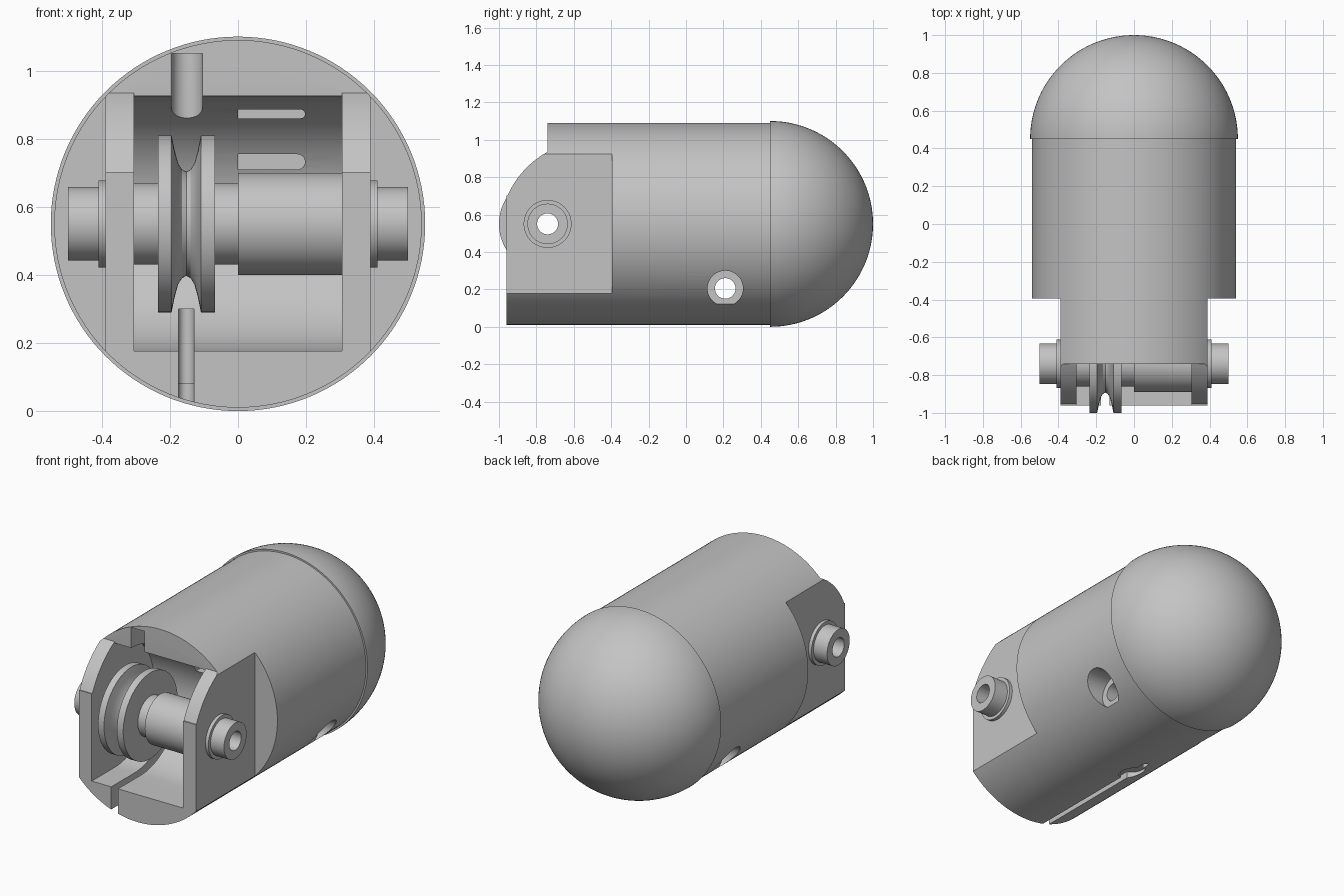
import bpy, bmesh
from math import sin, cos, pi, radians

cube = bpy.data.objects.get("Cube")
if cube:
    bpy.data.objects.remove(cube, do_unlink=True)

grey = bpy.data.materials.new("plain grey")
grey.use_nodes = True
COLOR = (0.55, 0.55, 0.55, 1)
grey.diffuse_color = COLOR
grey.node_tree.nodes["Principled BSDF"].inputs["Base Color"].default_value = COLOR

MID = 0.55      # height of the main axis
AXLE_Y = -0.74  # position of the pulley axle


def finish(name, bm):
    bmesh.ops.remove_doubles(bm, verts=bm.verts, dist=1e-5)
    bmesh.ops.recalc_face_normals(bm, faces=bm.faces)
    mesh = bpy.data.meshes.new(name)
    bm.to_mesh(mesh)
    bm.free()
    mesh.materials.append(grey)
    ob = bpy.data.objects.new(name, mesh)
    bpy.context.collection.objects.link(ob)
    return ob


def smooth(ob):
    bpy.ops.object.select_all(action='DESELECT')
    ob.select_set(True)
    bpy.context.view_layer.objects.active = ob
    bpy.ops.object.shade_smooth_by_angle(angle=radians(30))


def arc(cu, cv, r, start, end, n=32):
    angles = [radians(start + (end - start) * i / n) for i in range(n + 1)]
    return [(cu + r * cos(a), cv + r * sin(a)) for a in angles]


def prism(name, pts, axis, lo, hi):
    """Extrude a flat outline along one axis."""
    place = {'x': lambda u, v, w: (w, u, v),
             'y': lambda u, v, w: (u, w, v),
             'z': lambda u, v, w: (u, v, w)}[axis]
    bm = bmesh.new()
    a = [bm.verts.new(place(u, v, lo)) for u, v in pts]
    b = [bm.verts.new(place(u, v, hi)) for u, v in pts]
    bm.faces.new(a)
    bm.faces.new(b[::-1])
    for i in range(len(pts)):
        j = (i + 1) % len(pts)
        bm.faces.new((a[i], a[j], b[j], b[i]))
    return finish(name, bm)


def disc(name, u, v, r, axis, lo, hi, n=48):
    return prism(name, arc(u, v, r, 0, 360, n)[:-1], axis, lo, hi)


def box(u0, v0, u1, v1):
    return [(u0, v0), (u1, v0), (u1, v1), (u0, v1)]


def lathe(name, profile, place, closed=True, n=96):
    """Turn a profile of (along, radius) points around an axis."""
    bm = bmesh.new()
    rings = [[bm.verts.new(place(t, r * cos(2 * pi * k / n), r * sin(2 * pi * k / n)))
              for k in range(n)] for t, r in profile]
    for i in range(len(rings) - (0 if closed else 1)):
        p, q = rings[i], rings[(i + 1) % len(rings)]
        for k in range(n):
            m = (k + 1) % n
            bm.faces.new((p[k], p[m], q[m], q[k]))
    if not closed:
        bm.faces.new(rings[0])
    ob = finish(name, bm)
    smooth(ob)
    return ob


def on_axle(t, a, b):
    return (t, AXLE_Y + a, MID + b)


# Main housing, carved by a list of cutters
body = disc("housing", 0, MID, 0.54, 'y', -0.96, 0.45, 128)
cutters = []

# rounded front of the fork arms, and the set-back roof
nose = [(-1.2, 1.3), (AXLE_Y, 1.3)] + arc(-0.5, 0.5, 0.497, 119, 156, 16) + [(-1.2, 0.7)]
cutters.append(prism("nose_cut", nose, 'x', -0.7, 0.7))

# side flats, axle holes and the stepped cross hole
for s in (-1, 1):
    lo, hi = sorted((s * 0.39, s * 0.7))
    cutters.append(prism("flat_cut", box(-1.2, -0.1, -0.395, 1.2), 'x', lo, hi))
    lo, hi = sorted((s * 0.33, s * 0.7))
    cutters.append(disc("counterbore_cut", 0.21, 0.205, 0.095, 'x', lo, hi))
cutters.append(disc("cross_hole_cut", 0.21, 0.205, 0.055, 'x', -0.7, 0.7))
cutters.append(disc("axle_cut", AXLE_Y, MID, 0.09, 'x', -0.6, 0.6))

# pulley chamber with a round back wall
chamber = [(-1.2, 0.177)] + arc(AXLE_Y, MID, 0.375, -90, 90, 48) + [(-0.745, 1.0), (-1.2, 1.0)]
cutters.append(prism("chamber_cut", chamber, 'x', -0.305, 0.305))

# cable groove in the roof
groove = [(-0.195, -1.0), (-0.105, -1.0)] + arc(-0.15, -0.575, 0.045, 0, 180, 16)
cutters.append(prism("groove_cut", groove, 'z', 0.7, 1.05))

# slit in the floor, its shallow extension and the round pocket
for end, top in ((-0.36, 0.3), (-0.09, 0.08)):
    slit = [(-0.175, -1.2), (-0.13, -1.2)] + arc(-0.1525, end, 0.0225, 0, 180, 12)
    cutters.append(prism("slit_cut", slit, 'z', -0.1, top))
cutters.append(disc("pocket_cut", -0.1525, -0.2, 0.075, 'z', -0.1, 0.08))

# two slots in the back wall of the chamber
for z, half in ((0.732, 0.0225), (0.873, 0.013)):
    slot = [(0, z - half)] + arc(0.197 - half, z, half, -90, 90, 12) + [(0, z + half)]
    cutters.append(prism("slot_cut", slot, 'y', -0.7, -0.2))

bpy.context.view_layer.objects.active = body
for cutter in cutters:
    mod = body.modifiers.new("cut", 'BOOLEAN')
    mod.operation = 'DIFFERENCE'
    mod.solver = 'EXACT'
    mod.object = cutter
    bpy.ops.object.modifier_apply(modifier=mod.name)
    bpy.data.objects.remove(cutter, do_unlink=True)
smooth(body)

# Domed end cap, slightly wider than the housing
dome = [(0.45 + v, u) for u, v in arc(0, 0, 0.55, 0, 90, 40)]
lathe("end_dome", dome, lambda t, a, b: (a, t, MID + b), closed=False, n=128)

# Hollow axle with a thick sleeve on one half
half_axle = [(0.305, 0.15), (0.305, 0.108), (0.5, 0.108), (0.5, 0.056)]
axle = [(-0.5, 0.056), (-0.5, 0.108), (-0.305, 0.108), (-0.305, 0.12),
        (0, 0.12), (0, 0.15)] + half_axle
lathe("axle", axle, on_axle)

# Retaining collars outside the fork arms
for side, s in (("left", 1), ("right", -1)):
    ring = [(s * 0.385, 0.1), (s * 0.385, 0.128), (s * 0.41, 0.128), (s * 0.41, 0.1)]
    lathe(side + "_collar", ring, on_axle)

# Grooved pulley wheel
groove_side = [(0.043, 0.26), (0.034, 0.215), (0.024, 0.178), (0.013, 0.16)]
wheel = [(-0.235, 0.1), (-0.235, 0.26)]
wheel += [(-0.152 - d, r) for d, r in groove_side] + [(-0.152, 0.153)]
wheel += [(-0.152 + d, r) for d, r in groove_side[::-1]]
wheel += [(-0.067, 0.26), (-0.067, 0.1)]
lathe("pulley_wheel", wheel, on_axle)
